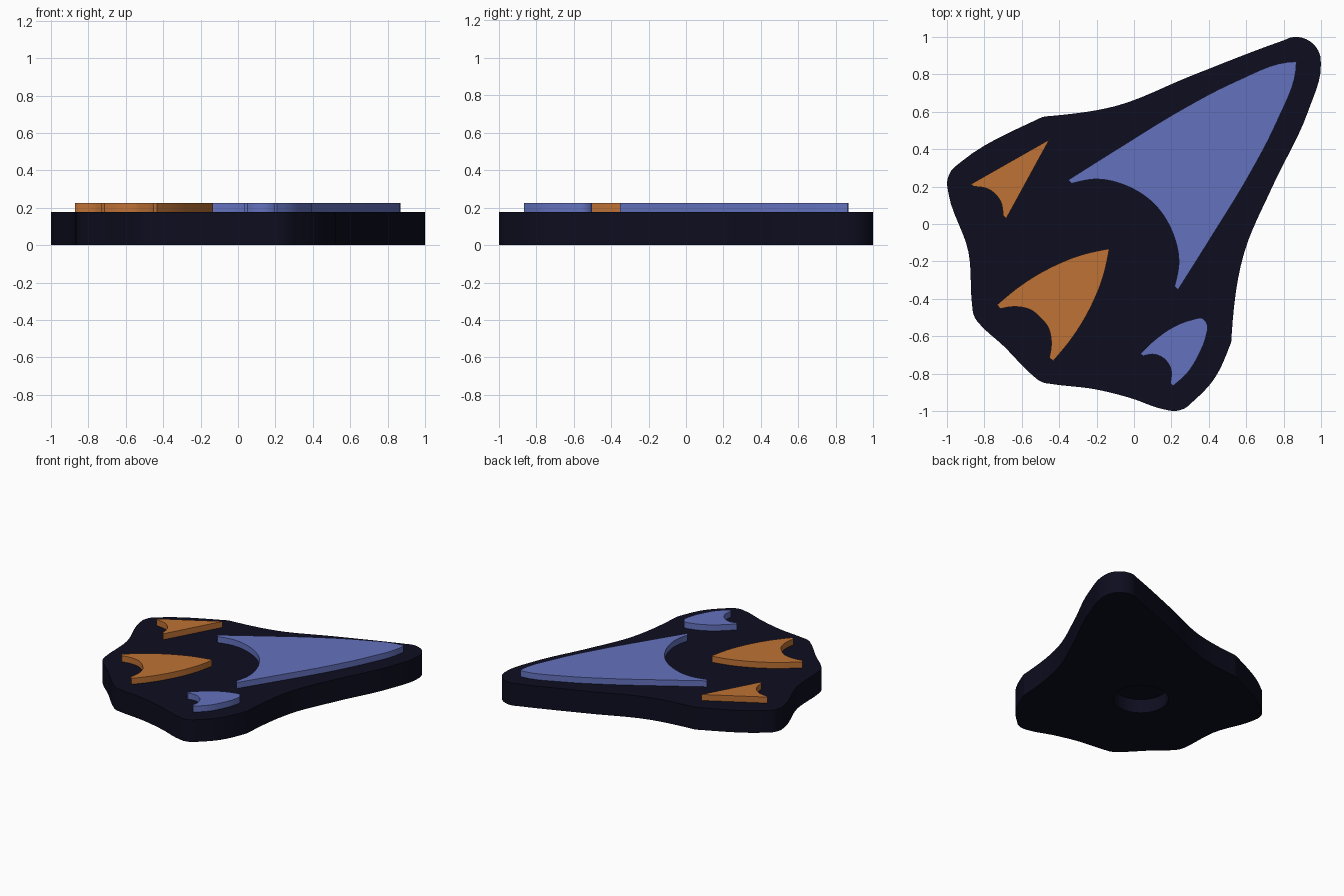
import bpy, bmesh, math
from mathutils import Vector

if "Cube" in bpy.data.objects:
    bpy.data.objects.remove(bpy.data.objects["Cube"])

BASE_TOP, INLAY_TOP, STEPS = 0.178, 0.226, 6


def material(name, rgb):
    m = bpy.data.materials.new(name)
    m.diffuse_color = (*rgb, 1)
    m.use_nodes = True
    m.node_tree.nodes["Principled BSDF"].inputs["Base Color"].default_value = m.diffuse_color
    return m


navy = material("dark navy", (0.004, 0.004, 0.0137))
blue = material("periwinkle blue", (0.127, 0.17, 0.515))
orange = material("burnt orange", (0.52, 0.168, 0.035))


def smooth_outline(points):
    """Closed curve through (x, y) points; a third entry of 1 makes a sharp corner."""
    n = len(points)
    pos = [Vector(p[:2]) for p in points]
    sharp = [len(p) > 2 for p in points]
    slope = [(pos[(i + 1) % n] - pos[i]) / (pos[(i + 1) % n] - pos[i]).length for i in range(n)]
    length = [(pos[(i + 1) % n] - pos[i]).length for i in range(n)]
    # tangent at each soft point, weighted towards the shorter neighbour
    tang = [(slope[i - 1] * length[i] + slope[i] * length[i - 1]) / (length[i] + length[i - 1])
            for i in range(n)]
    out = []
    for i in range(n):
        j = (i + 1) % n
        if sharp[i] and sharp[j]:
            out.append(pos[i])
            continue
        a = (3 * slope[i] - tang[j]) / 2 if sharp[i] else tang[i]
        b = (3 * slope[i] - tang[i]) / 2 if sharp[j] else tang[j]
        for k in range(STEPS):
            t = k / STEPS
            out.append(pos[i] * (2 * t**3 - 3 * t**2 + 1) + a * length[i] * (t**3 - 2 * t**2 + t)
                       + pos[j] * (3 * t**2 - 2 * t**3) + b * length[i] * (t**3 - t**2))
    return out


def slab(name, outline, z0, z1, mat):
    """Flat plate with the given outline."""
    bm = bmesh.new()
    face = bm.faces.new([bm.verts.new((p[0], p[1], z0)) for p in outline])
    top = bmesh.ops.extrude_face_region(bm, geom=[face])["geom"]
    bmesh.ops.translate(bm, vec=(0, 0, z1 - z0),
                        verts=[g for g in top if isinstance(g, bmesh.types.BMVert)])
    bmesh.ops.recalc_face_normals(bm, faces=bm.faces)
    mesh = bpy.data.meshes.new(name)
    bm.to_mesh(mesh)
    bm.free()
    mesh.materials.append(mat)
    ob = bpy.data.objects.new(name, mesh)
    bpy.context.collection.objects.link(ob)
    return ob


def finish(ob):
    bpy.ops.object.select_all(action='DESELECT')
    ob.select_set(True)
    bpy.context.view_layer.objects.active = ob
    for m in list(ob.modifiers):
        bpy.ops.object.modifier_apply(modifier=m.name)
    bpy.ops.object.shade_smooth_by_angle(angle=math.radians(30))


def arc(cx, cy, a0, a1, n=4, r=0.135):
    angles = [math.radians(a0 + (a1 - a0) * i / (n - 1)) for i in range(n)]
    return [(cx + r * math.cos(a), cy + r * math.sin(a)) for a in angles]


def mirrored(half):
    """Complete an outline that is symmetric about the x = y diagonal."""
    other = [(p[1], p[0], *p[2:]) for p in reversed(half) if abs(p[0] - p[1]) > 1e-6]
    return half + other


# Base plate: rounded corners joined by gently bowed sides
base_points = (
    arc(0.865, 0.865, 122, -8, 6) + [(0.93, 0.6), (0.74, 0.2), (0.59, -0.15)]
    + arc(0.388, -0.6, 5, -28, 3) + [(0.42, -0.84)]
    + arc(0.21, -0.865, -38, -110) + [(-0.02, -0.93), (-0.2, -0.885)]
    + arc(-0.44, -0.72, -92, -136) + [(-0.7, -0.65)]
    + arc(-0.73, -0.44, -132, -180) + [(-0.885, -0.15)]
    + arc(-0.865, 0.21, 200, 118)
    + arc(-0.45, 0.442, 120, 90) + [(-0.1, 0.63), (0.3, 0.79)])
base = slab("base_plate", smooth_outline(base_points), 0, BASE_TOP, navy)

# Round recess in the underside
cutter = slab("recess_cutter", arc(-0.165, -0.12, 0, 352.5, 48, 0.2), -0.1, 0.11, navy)
cutter.hide_render = True
cut = base.modifiers.new("recess", 'BOOLEAN')
cut.operation, cut.solver, cut.object = 'DIFFERENCE', 'EXACT', cutter
finish(base)
bpy.data.objects.remove(cutter)

# Raised inlays
large_blade = mirrored([
    (0.108, 0.108), (-0.03, 0.2), (-0.2, 0.24), (-0.332, 0.217, 1), (-0.352, 0.235, 1),
    (-0.05, 0.425), (0.23, 0.597), (0.55, 0.765), (0.82, 0.865), (0.863, 0.868, 1)])
middle_blade = mirrored([
    (-0.5, -0.5), (-0.55, -0.46), (-0.63, -0.442), (-0.715, -0.453, 1), (-0.732, -0.432, 1),
    (-0.6, -0.325), (-0.43, -0.225), (-0.28, -0.165), (-0.137, -0.133, 1)])
upper_blade = [
    (-0.453, 0.451, 1), (-0.872, 0.213, 1), (-0.855, 0.2, 1), (-0.775, 0.185),
    (-0.715, 0.125), (-0.7, 0.045, 1), (-0.683, 0.03, 1)]
small_blade = [
    (0.033, -0.695, 1), (0.1, -0.63), (0.2, -0.557), (0.3, -0.515), (0.37, -0.507),
    (0.392, -0.54), (0.385, -0.6), (0.35, -0.69), (0.29, -0.79), (0.208, -0.866, 1),
    (0.194, -0.85, 1), (0.197, -0.775), (0.165, -0.723), (0.11, -0.697), (0.05, -0.705, 1)]

for name, points, mat in (("large_blade", large_blade, blue), ("small_blade", small_blade, blue),
                          ("middle_blade", middle_blade, orange),
                          ("upper_blade", upper_blade, orange)):
    finish(slab(name, smooth_outline(points), BASE_TOP, INLAY_TOP, mat))
